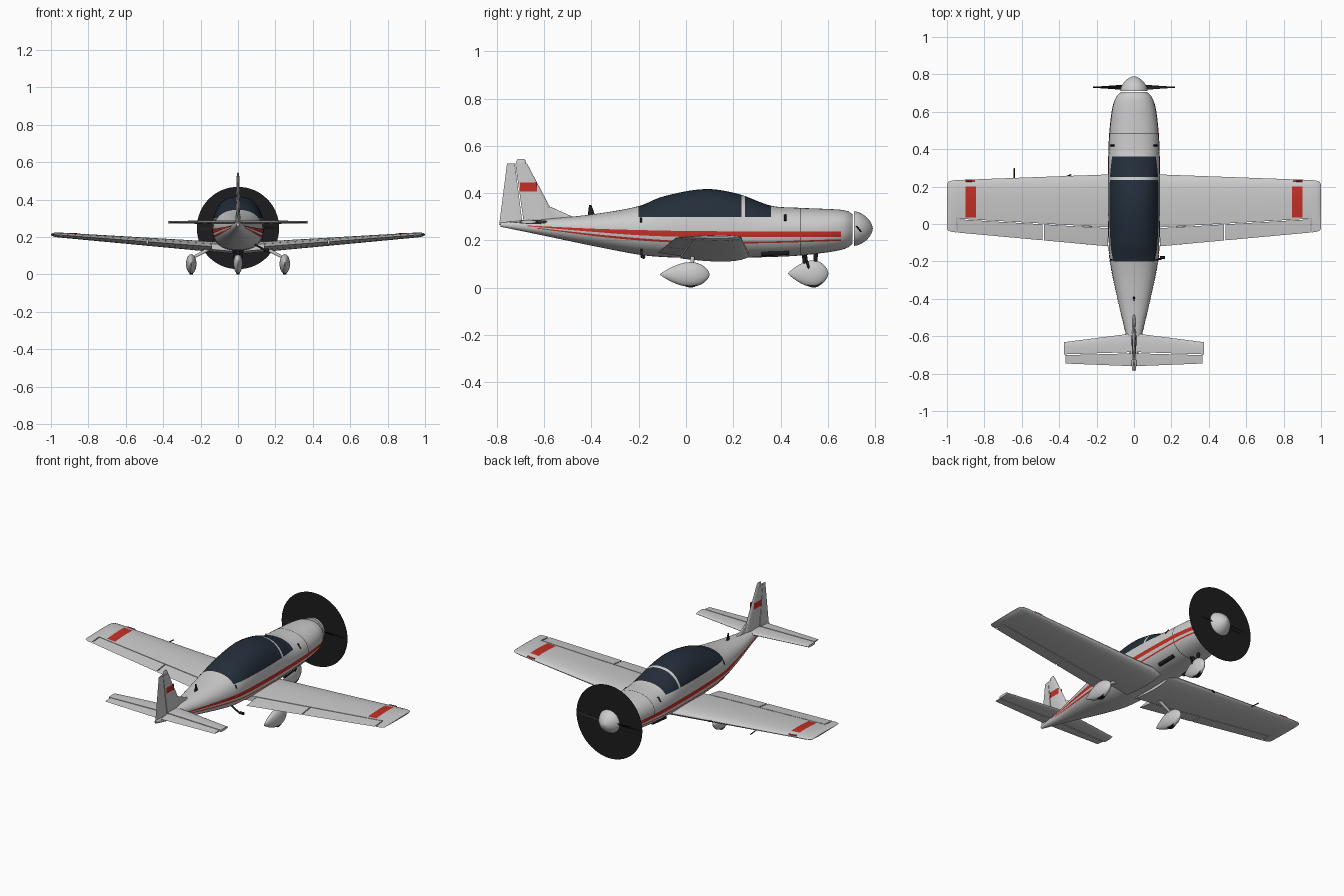
import bpy, bmesh, math
from mathutils import Vector

if "Cube" in bpy.data.objects:
    bpy.data.objects.remove(bpy.data.objects["Cube"])


def mat(name, c):
    m = bpy.data.materials.new(name)
    m.diffuse_color = (*c, 1)
    m.use_nodes = True
    m.node_tree.nodes["Principled BSDF"].inputs["Base Color"].default_value = m.diffuse_color
    return m


WHITE = mat("white_paint", (.76, .76, .73))
RED = mat("red_paint", (.55, .03, .02))
GLASS = mat("tinted_glass", (.017, .027, .042))
BLACK = mat("black", (.012, .012, .013))


def finish(name, bm, m, mirror=False, recalc=True):
    if recalc:
        bmesh.ops.recalc_face_normals(bm, faces=bm.faces[:])
    me = bpy.data.meshes.new(name)
    bm.to_mesh(me)
    bm.free()
    ob = bpy.data.objects.new(name, me)
    bpy.context.collection.objects.link(ob)
    me.materials.append(m)
    bpy.ops.object.select_all(action='DESELECT')
    ob.select_set(True)
    bpy.context.view_layer.objects.active = ob
    bpy.ops.object.shade_smooth_by_angle(angle=math.radians(35))
    if mirror:
        ob.modifiers.new("Mirror", 'MIRROR').use_mirror_merge = False
    return ob


def loft(rings):
    """Skin closed rings and cap both ends."""
    bm = bmesh.new()
    vs = [[bm.verts.new(p) for p in r] for r in rings]
    n = len(vs[0])
    for a, b in zip(vs, vs[1:]):
        for i in range(n):
            bm.faces.new((a[i], a[(i + 1) % n], b[(i + 1) % n], b[i]))
    bm.faces.new(vs[0])
    bm.faces.new(vs[-1])
    bmesh.ops.remove_doubles(bm, verts=bm.verts[:], dist=1e-5)
    bmesh.ops.recalc_face_normals(bm, faces=bm.faces[:])
    return bm


def interp(table, y):
    """Smooth interpolation of table rows keyed by the first column."""
    k = max(0, min(len(table) - 2, sum(r[0] <= y for r in table) - 1))
    a, b = table[k], table[k + 1]
    p, q = table[max(k - 1, 0)], table[min(k + 2, len(table) - 1)]
    h = b[0] - a[0]
    t = (y - a[0]) / h
    out = []
    for i in range(1, len(a)):
        m0 = (b[i] - p[i]) / (b[0] - p[0]) * h
        m1 = (q[i] - a[i]) / (q[0] - a[0]) * h
        out.append((2*t**3 - 3*t*t + 1) * a[i] + (t**3 - 2*t*t + t) * m0
                   + (3*t*t - 2*t**3) * b[i] + (t**3 - t*t) * m1)
    return out


# Fuselage stations: y, half width, bottom, top, height of widest point
BODY = [(-.785, .008, .258, .275, .267), (-.6, .041, .22, .29, .258),
        (-.4, .088, .178, .31, .247), (-.2, .128, .14, .345, .24),
        (-.1, .135, .13, .385, .237), (.08, .138, .125, .417, .236),
        (.22, .138, .127, .397, .236), (.36, .136, .13, .347, .237),
        (.48, .131, .136, .338, .24), (.6, .118, .15, .333, .244),
        (.66, .104, .161, .329, .248), (.69, .088, .173, .322, .25),
        (.705, .07, .186, .31, .25)]
N = 2.25


def body_ring(y, n=56):
    w, zb, zt, zc = interp(BODY, y)
    pts = []
    for i in range(n):
        c, s = math.cos(2*math.pi*i/n), math.sin(2*math.pi*i/n)
        h = zt - zc if s > 0 else zc - zb
        pts.append((w * math.copysign(abs(c)**(2/N), c), y,
                    zc + h * math.copysign(abs(s)**(2/N), s)))
    return pts


def side(y, z):
    w, zb, zt, zc = interp(BODY, y)
    d = abs(z - zc) / (zt - zc if z > zc else zc - zb)
    return w * max(0, 1 - d**N)**(1/N)


def body_part(name, keep, m):
    bm = loft([body_ring(-.785 + 1.49*i/80) for i in range(81)])
    for co, no in [((0, v, 0), (0, 1, 0)) for v in (-.2, .36, .235, .25, .484, .487)] + [((0, 0, .3), (0, 0, 1))]:
        bmesh.ops.bisect_plane(bm, geom=bm.verts[:] + bm.edges[:] + bm.faces[:],
                               plane_co=co, plane_no=no, dist=1e-5)
    drop = [f for f in bm.faces if not keep(f.calc_center_median())]
    bmesh.ops.delete(bm, geom=drop, context='FACES')
    finish(name, bm, m, recalc=False)


def is_glass(c):
    return c.z > .3 and -.2 < c.y < .36 and not .235 < c.y < .25


def is_seam(c):
    return .484 < c.y < .487


body_part("fuselage", lambda c: not is_glass(c) and not is_seam(c), WHITE)
body_part("canopy_glass", is_glass, GLASS)
body_part("cowling_seam", is_seam, BLACK)


def patch(name, f, m, nu, nv, mirror=False):
    bm = bmesh.new()
    g = [[bm.verts.new(f(i/nu, j/nv)) for j in range(nv + 1)] for i in range(nu + 1)]
    for i in range(nu):
        for j in range(nv):
            bm.faces.new((g[i][j], g[i+1][j], g[i+1][j+1], g[i][j+1]))
    finish(name, bm, m, mirror, recalc=False)


# Side stripes follow the fuselage skin
def stripe(name, table):
    def f(u, v):
        y = table[0][0] + u * (table[-1][0] - table[0][0])
        lo, hi = interp(table, y)
        z = lo + (hi - lo) * v
        return (side(y, z) + .0018, y, z)
    patch(name, f, RED, 60, 4, True)


stripe("upper_stripe", [(-.67, .26, .263), (-.4, .237, .25), (-.2, .222, .244),
                        (0, .215, .24), (.3, .214, .238), (.655, .215, .237)])
stripe("lower_stripe", [(-.63, .25, .253), (-.3, .209, .218), (0, .189, .197),
                        (.3, .188, .195), (.655, .198, .205)])


# Airfoil surfaces: stations are (span, leading y, trailing y, height, thickness)
def foil(c):
    return 5 * (.2969*math.sqrt(c) - .126*c - .3516*c*c + .2843*c**3 - .1036*c**4)


def surface(name, stations, f0=0, f1=1, m=WHITE, upright=False):
    cs = [f0 + (f1 - f0) * (1 - math.cos(math.pi*i/14)) / 2 for i in range(15)]
    rings = []
    for s, le, te, z, th in stations:
        prof = [(c, 1) for c in reversed(cs)] + [(c, -1) for c in cs]
        pts = [(le + (te - le)*c, k * th * foil(c)) for c, k in prof]
        rings.append([(t, y, s) if upright else (s, y, z + t) for y, t in pts])
    finish(name, loft(rings), m, mirror=not upright)


def wing(x):
    t = (x - .13) / .82
    return (x, .265 - .03*t, -.12 + .075*t, .138 + .076*x, .056 - .029*t)


surface("wing", [wing(x) for x in (.03, .5, .95)], 0, .735)
surface("flap", [wing(.14), wing(.482)], .748, 1)
surface("aileron", [wing(.488), wing(.944)], .748, 1)
surface("wing_tip", [wing(.95), (.975, .232, -.042, .212, .024),
                     (.993, .225, -.036, .213, .016), (1, .21, -.025, .213, .006)])


def wing_top(u, v):
    x, y = .845 + .055*u, .035 + .165*v
    _, le, te, z, th = wing(x)
    return (x, y, z + th * foil((le - y)/(le - te)) + .0015)


patch("wing_stripe", wing_top, RED, 2, 16, True)

# Tail
TAIL = [(.008, -.585, -.76, .279, .02), (.375, -.632, -.746, .279, .014)]
surface("stabilizer", TAIL, 0, .57)
surface("elevator", [(.014, -.585, -.76, .279, .02), (.365, -.631, -.746, .279, .014)], .61, 1)
surface("fin", [(.27, -.538, -.79, 0, .026), (.525, -.672, -.757, 0, .016)], 0, .585, upright=True)
surface("rudder", [(.266, -.536, -.79, 0, .026), (.525, -.672, -.757, 0, .016)], .61, 1, upright=True)
surface("fin_cap", [(.52, -.675, -.722, 0, .014), (.538, -.679, -.716, 0, .012),
                    (.545, -.683, -.712, 0, .006)], upright=True)
surface("dorsal_fin", [(.285, -.455, -.62, 0, .018), (.305, -.49, -.62, 0, .014),
                       (.342, -.573, -.62, 0, .012)], upright=True)
surface("top_antenna", [(.303, -.383, -.416, 0, .01), (.35, -.4, -.41, 0, .006)],
        m=BLACK, upright=True)
patch("fin_flag", lambda u, v: (.0125, -.702 + .072*u, .408 + .036*v), RED, 1, 1, True)


# Rods and struts between two points
def rod(name, p, q, r, m=WHITE, mirror=False, r2=None):
    p, q = Vector(p), Vector(q)
    bm = bmesh.new()
    bmesh.ops.create_cone(bm, cap_ends=True, segments=16, radius1=r, radius2=r2 or r,
                          depth=(q - p).length)
    rot = Vector((0, 0, 1)).rotation_difference(q - p)
    for v in bm.verts:
        v.co = rot @ v.co + (p + q) / 2
    finish(name, bm, m, mirror)


# Teardrop wheel fairings with tires
def pod(name, x, y0, y1, zc, rx, rz, mirror=False):
    rings = []
    for i in range(29):
        c = (1 - math.cos(math.pi*i/28)) / 2
        k = 2 * foil(c**1.25)
        rings.append([(x + rx*k*math.cos(a), y1 + (y0 - y1)*c, zc + rz*k*math.sin(a))
                      for a in (2*math.pi*j/28 for j in range(28))])
    finish(name, loft(rings), WHITE, mirror)


pod("main_wheel_fairing", .25, -.112, .1, .056, .028, .052, True)
pod("nose_wheel_fairing", 0, .43, .602, .06, .024, .056)
rod("main_tire", (.24, .02, .042), (.26, .02, .042), .042, BLACK, True)
rod("nose_tire", (-.009, .54, .04), (.009, .54, .04), .04, BLACK)
rod("main_leg", (.1, .03, .165), (.25, .025, .085), .011, WHITE, True, .007)
rod("nose_leg", (0, .508, .07), (0, .5, .15), .011, BLACK)
rod("nose_leg_brace", (0, .545, .08), (0, .55, .16), .009, BLACK)
rod("nose_fork", (.018, .52, .08), (.018, .505, .135), .005, BLACK, True)

# Spinner, propeller blades and spinning disc
spin = []
for i in range(17):
    u = math.sin(math.pi/2*i/16)
    r = .073 * max(0, 1 - u**1.7)**.6
    spin.append([(r*math.cos(a), .711 + .079*u, .25 + r*math.sin(a))
                 for a in (2*math.pi*j/40 for j in range(40))])
finish("spinner", loft(spin), WHITE)
for s, side_name in ((1, "right"), (-1, "left")):
    rings = []
    for x, ch, tw in ((.03, .013, 60), (.08, .017, 45), (.15, .015, 28), (.2, .011, 20), (.219, .004, 16)):
        a = math.radians(tw)
        d, n = (math.sin(a), -s*math.cos(a)), (s*math.cos(a), math.sin(a))
        rings.append([(s*x, .731 + p*ch*d[0] + q*.003*n[0]*s, .248 + p*ch*d[1] + q*.003*n[1]*s)
                      for p, q in ((1, 0), (0, 1), (-1, 0), (0, -1))])
    finish("propeller_blade_" + side_name, loft(rings), BLACK)
bm = bmesh.new()
bm.faces.new([bm.verts.new((.22*math.cos(a), .731, .248 + .22*math.sin(a)))
              for a in (2*math.pi*j/64 for j in range(64))])
finish("propeller_disc", bm, BLACK)

# Small fittings
rod("exhaust_pipe", (.085, .32, .143), (.08, .435, .15), .011, BLACK, True)
rod("cowl_vent", (side(.42, .283), .42, .283), (side(.42, .308), .42, .308), .005, BLACK, True)
rod("canopy_latch", (side(-.19, .276), -.19, .276), (side(-.19, .296), -.19, .296), .004, BLACK, True)
rod("boarding_step_leg", (.09, -.188, .16), (.145, -.188, .13), .005, BLACK)
rod("boarding_step", (.138, -.18, .13), (.165, -.18, .13), .008, BLACK)
rod("pitot_tube", (-.64, .23, .183), (-.64, .298, .178), .003, BLACK)
rod("stall_vane", (-.365, .252, .163), (-.335, .264, .163), .004, BLACK)
rod("wing_light", (.85, .231, .209), (.9, .229, .212), .005, RED, True)
